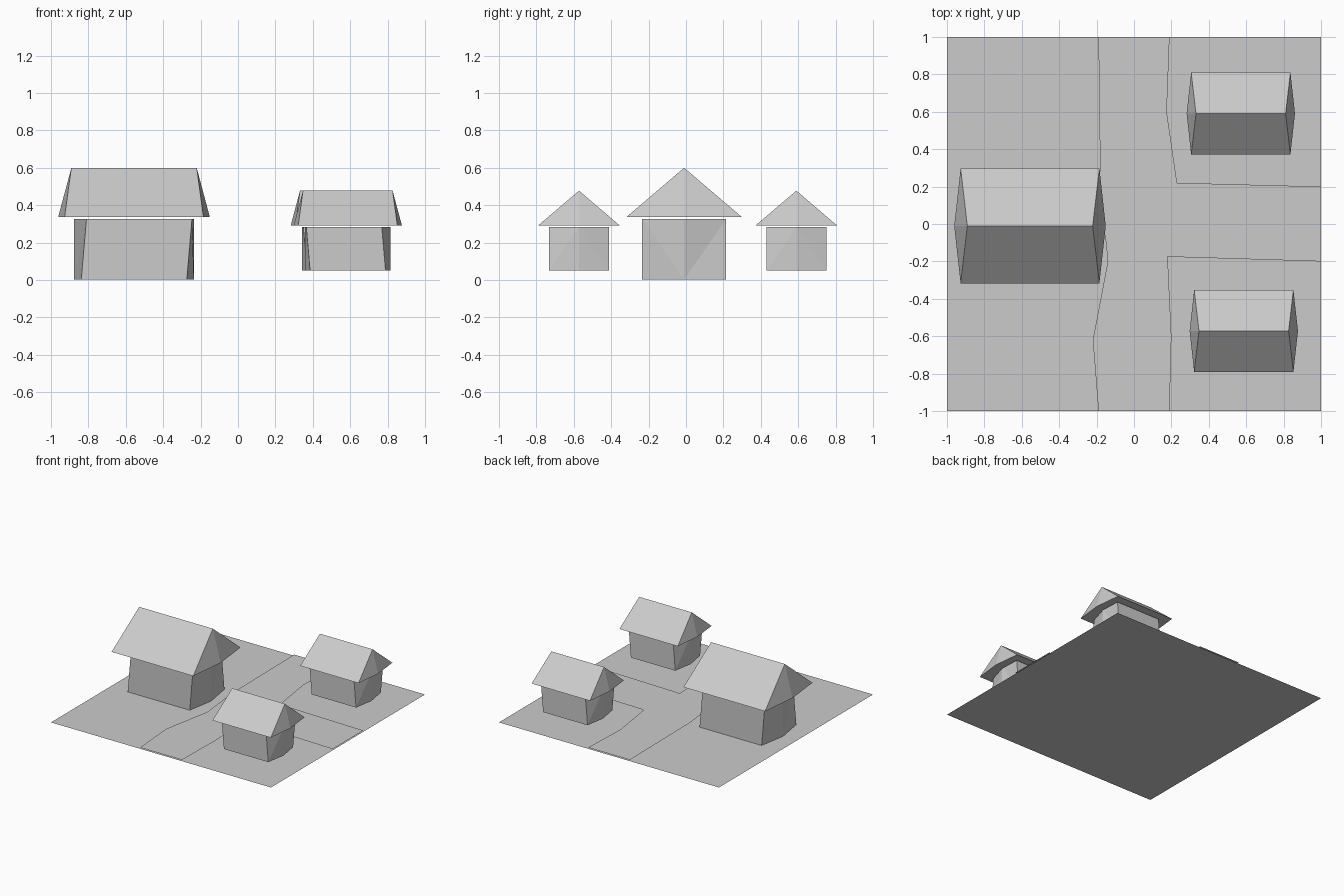
import bpy

if "Cube" in bpy.data.objects:
    bpy.data.objects.remove(bpy.data.objects["Cube"])


def make(name, verts, faces):
    mesh = bpy.data.meshes.new(name)
    mesh.from_pydata(verts, [], faces)
    mesh.validate()
    mesh.update()
    obj = bpy.data.objects.new(name, mesh)
    bpy.context.collection.objects.link(obj)
    return obj


def hexagon(half_x, half_y, bulge, z, shear=0.0):
    """Rectangle whose two short ends are pushed out in the middle."""
    return [(-half_x + shear, -half_y, z), (half_x + shear, -half_y, z), (bulge, 0, z),
            (half_x - shear, half_y, z), (-half_x - shear, half_y, z), (-bulge, 0, z)]


def house(name, x, y, z, s, flip):
    # walls: six-sided prism with slightly skewed top
    shear = -0.028 if flip else 0.028
    verts = hexagon(0.282, 0.225, 0.32, 0) + hexagon(0.282, 0.225, 0.32, 0.325, shear)
    faces = [(5, 4, 3, 2, 1, 0), (6, 7, 8, 9, 10, 11)]
    for i in range(6):
        j = (i + 1) % 6
        # end walls fold along a diagonal from the middle edge
        up = (i in (2, 5)) != flip
        if i in (0, 3):
            faces += [(i, j, j + 6, i + 6)]
        elif up:
            faces += [(i, j, j + 6), (i, j + 6, i + 6)]
        else:
            faces += [(i, j, i + 6), (j, j + 6, i + 6)]
    walls = make(name + "_walls", verts, faces)

    # roof: hexagonal eaves rising to a ridge
    verts = hexagon(0.371, 0.307, 0.405, 0.336) + [(-0.335, 0, 0.598), (0.335, 0, 0.598)]
    faces = [(5, 4, 3, 2, 1, 0), (0, 1, 7, 6), (1, 2, 7), (2, 3, 7),
             (3, 4, 6, 7), (4, 5, 6), (5, 0, 6)]
    roof = make(name + "_roof", verts, faces)
    for part in (walls, roof):
        part.location = (x, y, z)
        part.scale = (s, s, s)


# ground sheet
make("ground", [(-1, -1, 0), (1, -1, 0), (1, 1, 0), (-1, 1, 0)], [(0, 1, 2, 3)])

# T-shaped road lying just above the ground
outline = [(-0.19, -1), (0.19, -1), (0.2, -0.6), (0.18, -0.175), (1, -0.2), (1, 0.2),
           (0.23, 0.22), (0.175, 0.6), (0.19, 1), (-0.19, 1), (-0.185, 0.6),
           (-0.18, 0.2), (-0.14, -0.2), (-0.22, -0.62)]
make("road", [(x, y, 0.01) for x, y in outline], [tuple(range(len(outline)))])

# one large and two small houses
house("large_house", -0.556, -0.01, 0.002, 1.0, False)
house("front_house", 0.587, -0.572, 0.05, 0.715, True)
house("back_house", 0.571, 0.59, 0.05, 0.715, True)
